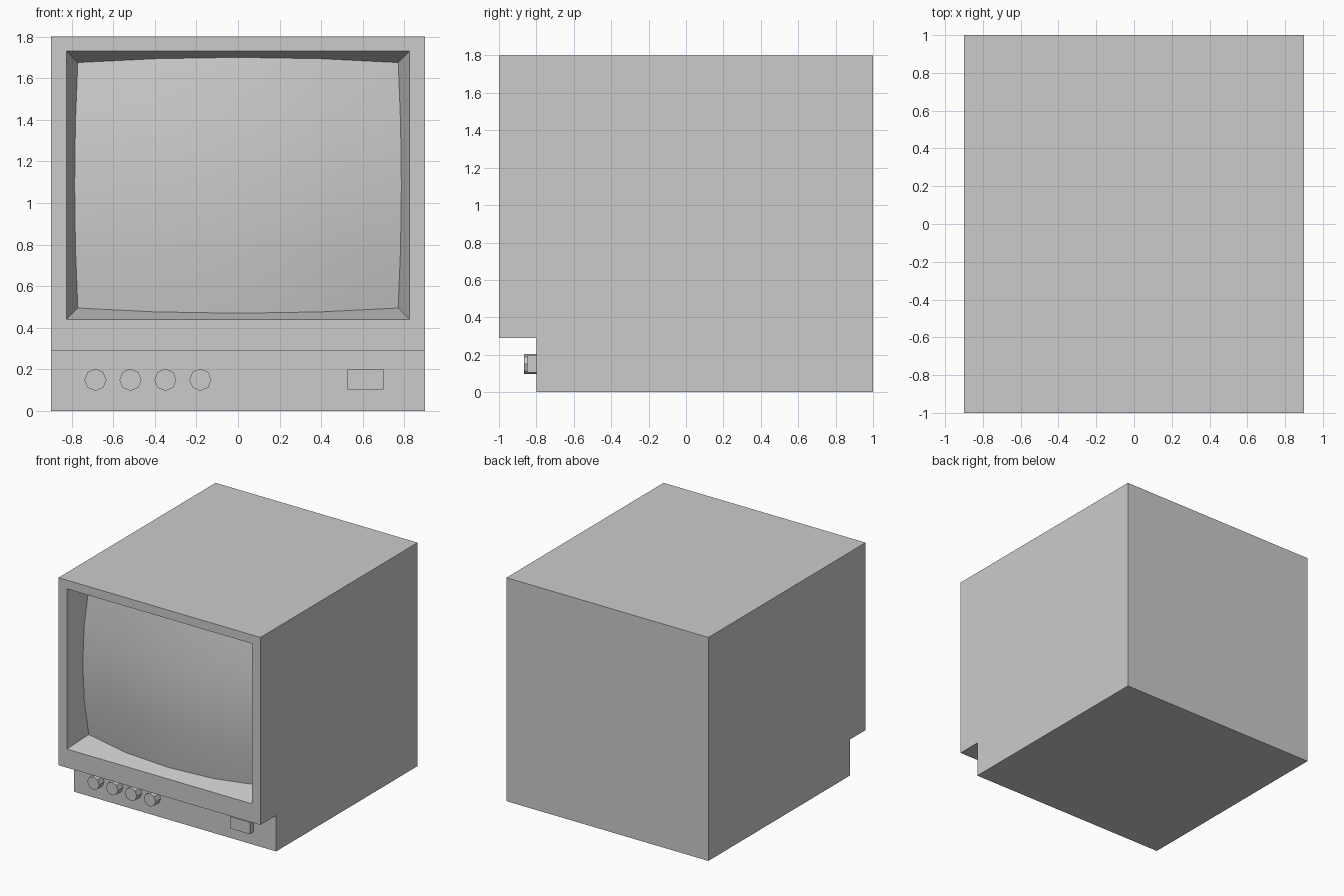
import bpy, bmesh, math
from mathutils import Vector

if "Cube" in bpy.data.objects:
    bpy.data.objects.remove(bpy.data.objects["Cube"])

W, H = 0.825, 0.645        # half size of screen opening
CZ = 1.085                 # opening centre height
SLOPE = 0.275              # bezel taper per unit of depth


def make_object(name, bm):
    mesh = bpy.data.meshes.new(name)
    bm.to_mesh(mesh)
    bm.free()
    obj = bpy.data.objects.new(name, mesh)
    bpy.context.collection.objects.link(obj)
    return obj


def screen_point(u, v):
    # bulging glass whose rim stays on the tapered bezel planes
    d = 0.055 + 0.09 * u * u + 0.055 * v * v
    return Vector((u * (W - SLOPE * d), -1 + d, CZ + v * (H - SLOPE * d)))


# Cabinet: side profile extruded across, with an opening in the front
bm = bmesh.new()
profile = [(-1, 0.29), (-1, 1.8), (1, 1.8), (1, 0), (-0.8, 0), (-0.8, 0.29)]
side = bm.faces.new([bm.verts.new((-0.9, y, z)) for y, z in profile])
ext = bmesh.ops.extrude_face_region(bm, geom=[side], use_keep_orig=True)
bmesh.ops.translate(bm, vec=(1.8, 0, 0),
                    verts=[g for g in ext["geom"] if isinstance(g, bmesh.types.BMVert)])
bmesh.ops.recalc_face_normals(bm, faces=bm.faces[:])
front = min(bm.faces, key=lambda f: f.calc_center_median().y)
bmesh.ops.inset_region(bm, faces=[front], thickness=0.1)
for v in front.verts:
    v.co = (math.copysign(W, v.co.x), -1, CZ + math.copysign(H, v.co.z - CZ))
bmesh.ops.delete(bm, geom=[front], context='FACES_ONLY')
make_object("cabinet", bm)

# Bezel: four sloping walls from the opening back to the glass rim
bm = bmesh.new()
steps = [-1, -0.5, 0, 0.5, 1]
corners = [(-1, -1), (1, -1), (1, 1), (-1, 1)]
for i, (u0, v0) in enumerate(corners):
    u1, v1 = corners[(i + 1) % 4]
    rim = [screen_point(u0 + (u1 - u0) * (s + 1) / 2, v0 + (v1 - v0) * (s + 1) / 2)
           for s in steps]
    outer = [(u1 * W, -1, CZ + v1 * H), (u0 * W, -1, CZ + v0 * H)]
    bm.faces.new([bm.verts.new(p) for p in outer + rim])
bmesh.ops.remove_doubles(bm, verts=bm.verts[:], dist=1e-5)
make_object("bezel", bm)

# Screen: smooth curved glass
bm = bmesh.new()
bmesh.ops.create_grid(bm, x_segments=4, y_segments=4, size=1)
for v in bm.verts:
    v.co = screen_point(v.co.x, v.co.y)
for f in bm.faces:
    f.smooth = True
make_object("screen", bm)

# Control knobs: eight-sided
for i in range(4):
    bpy.ops.mesh.primitive_cylinder_add(
        vertices=8, radius=0.053, depth=0.085,
        location=(-0.685 + 0.168 * i, -0.8225, 0.15), rotation=(math.pi / 2, 0, 0))
    bpy.context.object.name = f"knob_{i + 1}"

# Power button
bpy.ops.mesh.primitive_cube_add(size=1, location=(0.613, -0.82, 0.152))
bpy.context.object.name = "power_button"
bpy.context.object.scale = (0.175, 0.06, 0.095)
